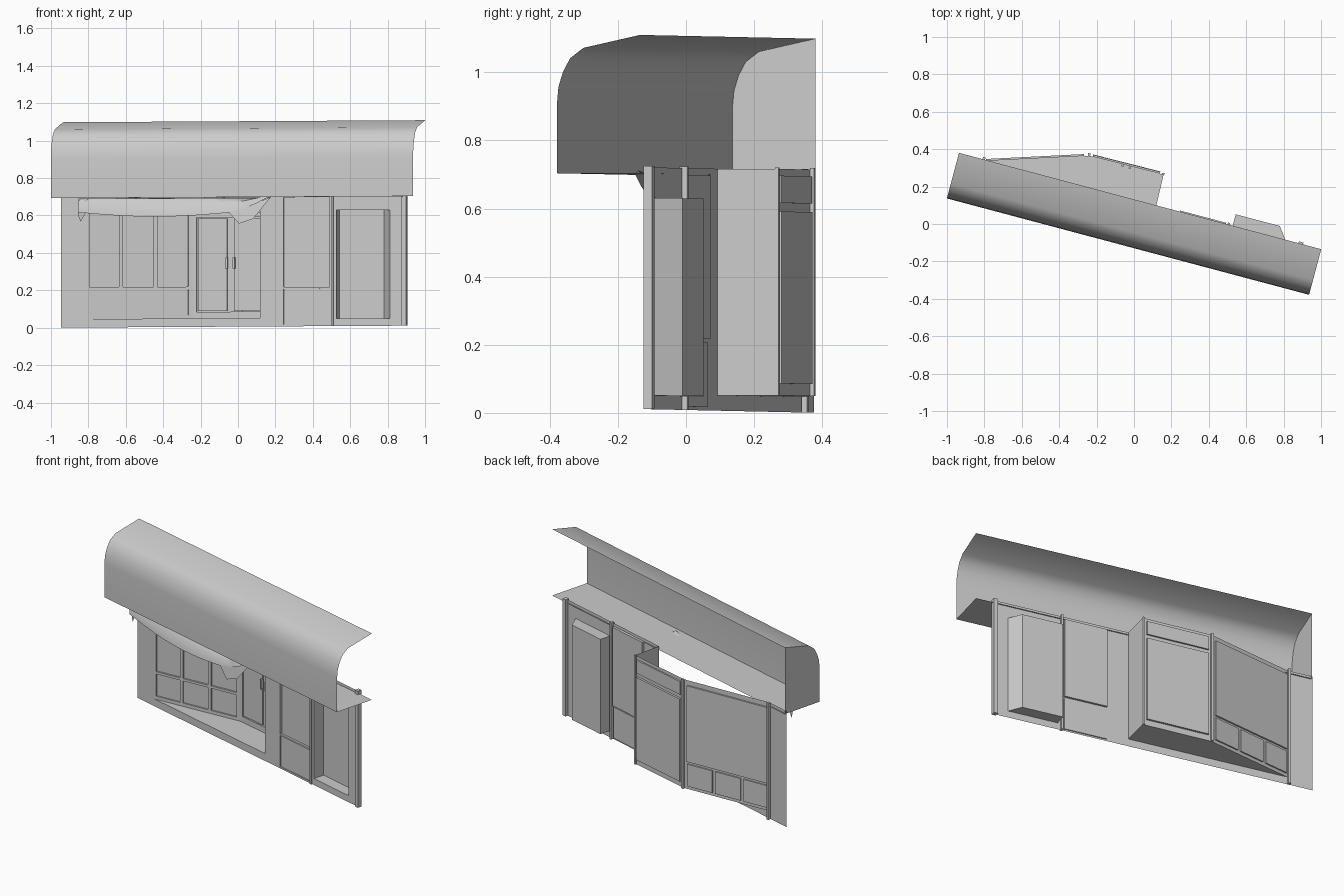
import bpy, bmesh, math
from mathutils import Vector

cube = bpy.data.objects.get("Cube")
if cube:
    bpy.data.objects.remove(cube, do_unlink=True)

grey = bpy.data.materials.new("plain_grey")
grey.use_nodes = True
grey.diffuse_color = (0.6, 0.6, 0.6, 1)
grey.node_tree.nodes["Principled BSDF"].inputs["Base Color"].default_value = (0.6, 0.6, 0.6, 1)

TURN = math.radians(-14.9)
WALL, TOP, FLOOR = 0.12, 0.71, 0.045


def place(u, v, z):
    """Along the street, into the building, up -> model space (turned, slightly sloping)."""
    c, s = math.cos(TURN), math.sin(TURN)
    return Vector((c * u - s * v, s * u + c * v, z + 0.006 + 0.0055 * u))


def make(name, polys, smooth=False):
    """One object from a list of polygons given in street coordinates."""
    bm = bmesh.new()
    for poly in polys:
        bm.faces.new([bm.verts.new(place(*p)) for p in poly])
    bmesh.ops.remove_doubles(bm, verts=bm.verts, dist=0.0002)
    mesh = bpy.data.meshes.new(name)
    bm.to_mesh(mesh)
    bm.free()
    mesh.materials.append(grey)
    obj = bpy.data.objects.new(name, mesh)
    bpy.context.collection.objects.link(obj)
    if smooth:
        bpy.ops.object.select_all(action='DESELECT')
        obj.select_set(True)
        bpy.context.view_layer.objects.active = obj
        bpy.ops.object.shade_smooth_by_angle(angle=math.radians(40))
    return obj


def wall(name, p0, p1, z0, z1, openings=()):
    """Upright sheet; each opening is (s0, s1, z0, z1, depth): a sunk pan, or a hole if depth is 0."""
    a, b = Vector(p0), Vector(p1)
    length, d = (b - a).length, (b - a).normalized()
    back = Vector((-d.y, d.x))

    def pt(s, z, depth=0):
        q = a + d * s + back * depth
        return (q.x, q.y, z)

    ss = sorted({0, length, *(s for o in openings for s in o[:2])})
    zs = sorted({z0, z1, *(z for o in openings for z in o[2:4])})
    polys = []
    for s, t in zip(ss, ss[1:]):
        for e, f in zip(zs, zs[1:]):
            ms, mz = (s + t) / 2, (e + f) / 2
            if not any(o[0] < ms < o[1] and o[2] < mz < o[3] for o in openings):
                polys.append([pt(s, e), pt(t, e), pt(t, f), pt(s, f)])
    for s, t, e, f, depth in openings:
        if depth:
            rim = [(s, e), (t, e), (t, f), (s, f)]
            polys.append([pt(*r, depth) for r in rim])
            for r, q in zip(rim, rim[1:] + rim[:1]):
                polys.append([pt(*r), pt(*q), pt(*q, depth), pt(*r, depth)])
    return make(name, polys)


def block(name, p0, p1, v0, v1, z0, z1):
    """Box standing on the line p0-p1, from offset v0 to v1 behind it."""
    a, b = Vector(p0), Vector(p1)
    d = (b - a).normalized()
    back = Vector((-d.y, d.x))
    ring = [a + back * v0, b + back * v0, b + back * v1, a + back * v1]
    low, high = [(q.x, q.y, z0) for q in ring], [(q.x, q.y, z1) for q in ring]
    polys = [low[::-1], high]
    for i in range(4):
        j = (i + 1) % 4
        polys.append([low[i], low[j], high[j], high[i]])
    return make(name, polys)


# Canopy: curved sheet, flat soffit, closed at one end only
profile = [(-0.125, 0.692), (-0.125, 0.9), (-0.121, 0.945), (-0.107, 0.99),
           (-0.085, 1.03), (-0.045, 1.06), (0.127, 1.098)]
END = 1.002
make("canopy", [[(-END, *p), (END, *p), (END, *q), (-END, *q)]
                for p, q in zip(profile, profile[1:])], smooth=True)
make("canopy_end", [[(-END, *p) for p in profile] + [(-END, 0.127, 0.692)]])
make("soffit", [[(-END, -0.125, 0.692), (-END, 0.127, 0.692),
                 (END, 0.127, 0.692), (END, -0.125, 0.692)]])

# Front wall, with the entrance bay, a side window and a side doorway
L = -1.01


def opening(u0, u1, z0, z1, depth=0):
    return (u0 - L, u1 - L, z0, z1, depth)


wall("front_wall", (L, WALL), (0.9, WALL), 0, TOP, [
    opening(-0.86, 0.09, FLOOR, TOP),
    opening(0.22, 0.475, 0.21, 0.69, 0.013),
    opening(0.22, 0.475, 0.01, 0.2, 0.006),
    opening(0.512, 0.808, 0.04, 0.62)])

# Entrance bay: slanted shop window, door wall, return wall and floor
bay = [(-0.86, WALL), (-0.326, 0.291), (0.085, 0.296), (0.09, WALL)]
bars = [(0.01, 0.165), (0.185, 0.35), (0.37, 0.535)]
wall("shop_window", bay[0], bay[1], FLOOR, TOP,
     [(0.01, 0.535, 0.215, 0.68, 0.01)] + [(s, t, 0.065, 0.2, 0.008) for s, t in bars])
wall("door_wall", bay[1], bay[2], FLOOR, TOP,
     [(0.02, 0.39, 0.61, 0.69, 0.01), (0.02, 0.39, 0.08, 0.585, 0.012)])
wall("return_wall", bay[2], bay[3], FLOOR, TOP)
make("bay_floor", [[(*p, FLOOR) for p in reversed(bay)]])

# Window mullions
start = Vector(bay[0])
run = (Vector(bay[1]) - start).normalized()
for s in (0.165, 0.35):
    block("window_mullion", start + run * s, start + run * (s + 0.02), 0, 0.01, 0.215, 0.68)

# Double door leaves and handles
for u0, u1, grip in ((-0.3, -0.14, -0.145), (-0.1, 0.06, -0.105)):
    block("door_leaf", (u0, 0.292), (u1, 0.294), 0.002, 0.01, 0.085, 0.58)
    block("door_handle", (grip, 0.292), (grip + 0.012, 0.292), -0.012, 0.004, 0.31, 0.37)

# Side doorway recess with a splayed jamb
niche = [(0.512, WALL), (0.512, 0.19), (0.756, 0.19), (0.808, WALL)]
for name, p, q in zip(("niche_jamb", "niche_back", "niche_splay"), niche, niche[1:]):
    wall(name, p, q, 0.04, 0.62)
make("niche_floor", [[(*p, 0.04) for p in reversed(niche)]])
make("niche_top", [[(*p, 0.62) for p in niche]])

# Slim posts
for u, width, v0, v1, z0 in ((0.484, 0.012, 0.112, 0.137, 0), (0.876, 0.025, 0.11, 0.137, 0),
                             (-0.872, 0.014, 0.122, 0.14, 0), (-0.334, 0.014, 0.292, 0.304, FLOOR),
                             (0.076, 0.012, 0.294, 0.304, FLOOR)):
    block("post", (u, 0), (u + width, 0), v0, v1, z0, TOP + 0.004)

# Gathered fabric awning hanging under the canopy
STEPS = 16
rows = []
for i in range(STEPS + 1):
    t = i / STEPS
    hem = 0.615 - 0.025 * math.sin(math.pi * min(t / 0.85, 1)) + 0.08 * max(0, (t - 0.8) / 0.2) ** 1.5
    front = -0.05 - 0.06 * math.sin(math.pi * min(1, t * 1.1 + 0.05) / 1.5)
    u = -0.87 + 1.07 * t
    rows.append([(u, 0.08, 0.69), (u, front * 0.6, 0.688), (u, front * 0.9, (hem + 0.69) / 2 + 0.012),
                 (u, front, hem), (u, front + 0.03, hem + 0.006)])
make("awning", [[a[k], b[k], b[k + 1], a[k + 1]]
                for a, b in zip(rows, rows[1:]) for k in range(4)], smooth=True)
make("awning_flap", [[(-0.02, -0.11, 0.61), (0.035, -0.113, 0.55), (0.11, -0.1, 0.575), (0.2, -0.075, 0.69)]])
make("awning_flap", [[(-0.875, -0.03, 0.69), (-0.875, -0.035, 0.6), (-0.86, -0.04, 0.565),
                      (-0.825, -0.05, 0.62), (-0.82, -0.05, 0.69)]])
